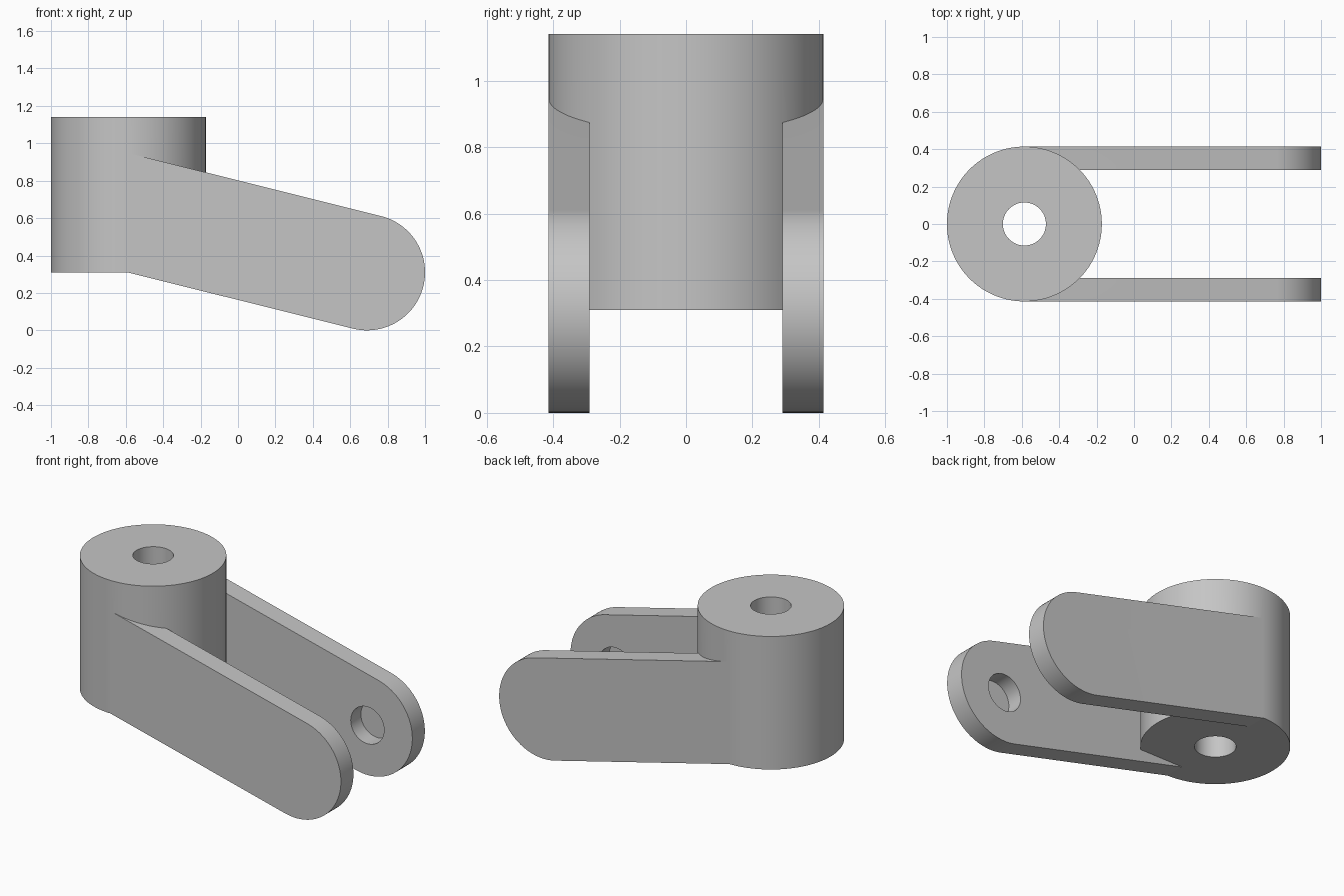
import bpy, bmesh, math
from mathutils import Matrix, Vector

cube = bpy.data.objects.get("Cube")
if cube:
    bpy.data.objects.remove(cube)

grey = bpy.data.materials.new("light grey")
grey.use_nodes = True
COLOUR = (0.56, 0.56, 0.56, 1)
grey.diffuse_color = COLOUR
grey.node_tree.nodes["Principled BSDF"].inputs["Base Color"].default_value = COLOUR

HUB_X, HUB_R, HUB_BASE, HUB_TOP = -0.586, 0.414, 0.31, 1.14
EYE_X, EYE_R = 0.69, 0.31           # rounded arm end
ARM_IN, ARM_OUT = 0.29, 0.4137      # arm faces across y
BORE_R, SOCKET_DEPTH = 0.115, 0.1
TILT = math.radians(14)


def add_object(name, bm):
    bmesh.ops.recalc_face_normals(bm, faces=bm.faces)
    mesh = bpy.data.meshes.new(name)
    bm.to_mesh(mesh)
    bm.free()
    mesh.materials.append(grey)
    obj = bpy.data.objects.new(name, mesh)
    bpy.context.collection.objects.link(obj)
    return obj


def cylinder(name, centre, radius, length, along_y=False, segments=96):
    bm = bmesh.new()
    turn = Matrix.Rotation(math.pi / 2 if along_y else 0, 4, "X")
    bmesh.ops.create_cone(bm, cap_ends=True, segments=segments, radius1=radius,
                          radius2=radius, depth=length,
                          matrix=Matrix.Translation(centre) @ turn)
    return add_object(name, bm)


def arm(name, side):
    # Slanted bar outline: half-round end, straight edges back into the hub
    outline = []
    for i in range(49):
        a = -math.pi / 2 - TILT + math.pi * i / 48
        outline.append((EYE_X + EYE_R * math.cos(a), EYE_R + EYE_R * math.sin(a)))
    rise = math.tan(TILT)
    for x, z in (outline[-1], outline[0]):
        outline.append((HUB_X, z + (x - HUB_X) * rise))
    bm = bmesh.new()
    face = bm.faces.new([bm.verts.new((x, side * ARM_IN, z)) for x, z in outline])
    grown = bmesh.ops.extrude_face_region(bm, geom=[face])["geom"]
    bmesh.ops.translate(bm, verts=[v for v in grown if isinstance(v, bmesh.types.BMVert)],
                        vec=Vector((0, side * (ARM_OUT - ARM_IN), 0)))
    return add_object(name, bm)


def combine(target, tool, operation):
    mod = target.modifiers.new(operation.title(), "BOOLEAN")
    mod.operation, mod.object, mod.solver = operation, tool, "EXACT"
    bpy.context.view_layer.objects.active = target
    bpy.ops.object.modifier_apply(modifier=mod.name)
    bpy.data.objects.remove(tool)


# Hub with the two fork arms joined on
bracket = cylinder("fork_bracket", (HUB_X, 0, (HUB_BASE + HUB_TOP) / 2),
                   HUB_R, HUB_TOP - HUB_BASE, segments=128)
for side in (-1, 1):
    combine(bracket, arm("fork_arm", side), "UNION")

# Vertical bore through the hub, and blind sockets inside both arms
combine(bracket, cylinder("bore_cutter", (HUB_X, 0, 0.7), BORE_R, 2), "DIFFERENCE")
combine(bracket, cylinder("socket_cutter", (EYE_X, 0, EYE_R), BORE_R,
                          2 * (ARM_IN + SOCKET_DEPTH), along_y=True), "DIFFERENCE")

# Smooth round walls with crisp edges
bpy.ops.object.select_all(action="DESELECT")
bracket.select_set(True)
bpy.context.view_layer.objects.active = bracket
bpy.ops.object.shade_smooth_by_angle(angle=math.radians(25))
